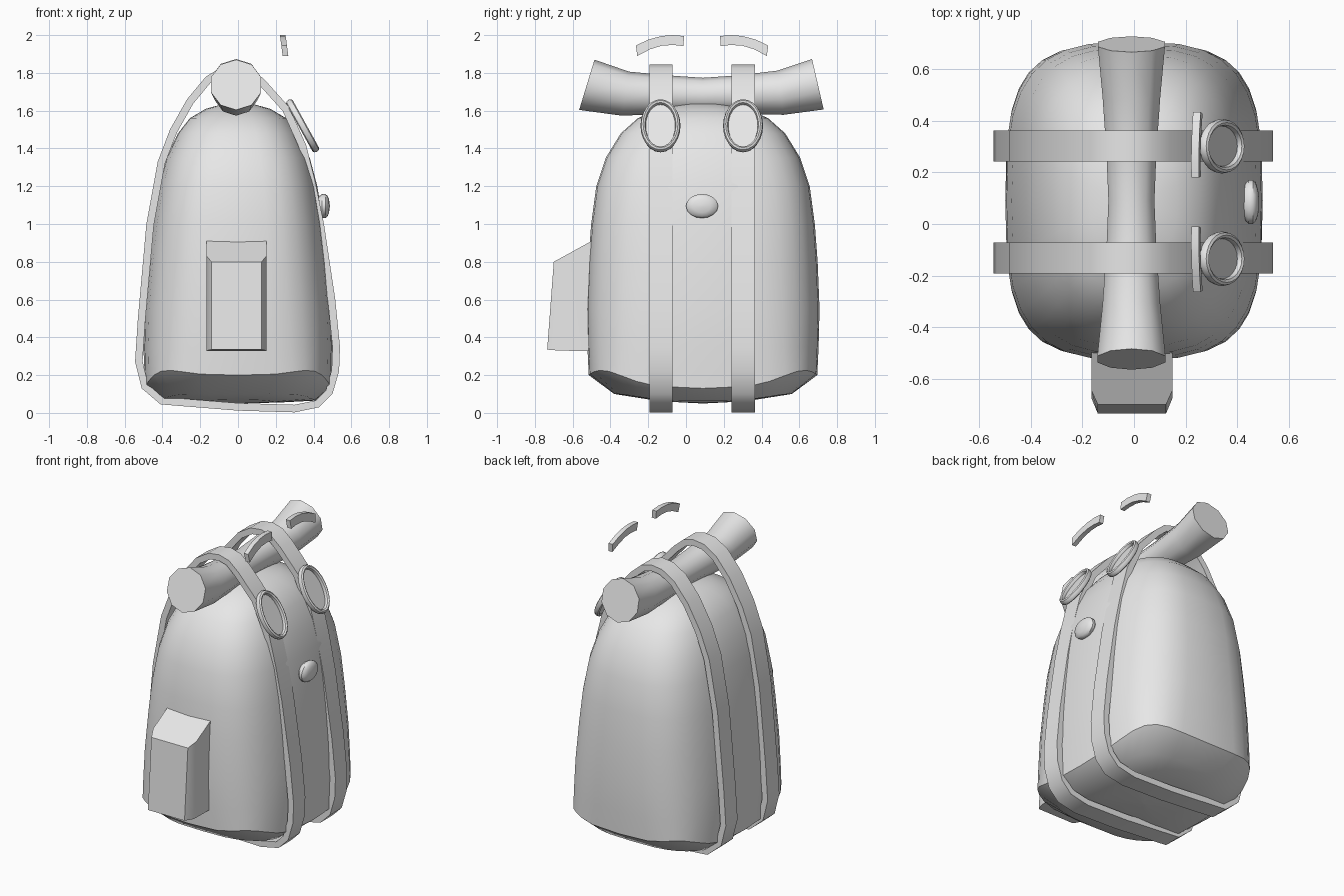
import bpy, bmesh, math
from mathutils import Vector

if "Cube" in bpy.data.objects:
    bpy.data.objects.remove(bpy.data.objects["Cube"])

grey = bpy.data.materials.new("plain_grey")
grey.diffuse_color = (0.8, 0.8, 0.8, 1)
grey.use_nodes = True
grey.node_tree.nodes["Principled BSDF"].inputs["Base Color"].default_value = grey.diffuse_color
CY = 0.09  # centre of the bag along y


def loft(name, rings, closed=False):
    """Skin a list of equal-length loops; cap the ends unless closed."""
    bm = bmesh.new()
    vs = [[bm.verts.new(p) for p in r] for r in rings]
    n = len(vs[0])
    for i in range(len(vs) if closed else len(vs) - 1):
        a, b = vs[i], vs[(i + 1) % len(vs)]
        for j in range(n):
            k = (j + 1) % n
            bm.faces.new((a[j], a[k], b[k], b[j]))
    if not closed:
        bm.faces.new(vs[0])
        bm.faces.new(vs[-1])
    bmesh.ops.recalc_face_normals(bm, faces=bm.faces)
    me = bpy.data.meshes.new(name)
    bm.to_mesh(me)
    bm.free()
    me.materials.append(grey)
    ob = bpy.data.objects.new(name, me)
    bpy.context.collection.objects.link(ob)
    bpy.ops.object.select_all(action='DESELECT')
    ob.select_set(True)
    bpy.context.view_layer.objects.active = ob
    bpy.ops.object.shade_smooth_by_angle(angle=math.radians(40))
    return ob


# Bag body: stacked rounded-square sections over a shallow bowed base
def section(hx, hy, power, zfun, n=32):
    out = []
    for i in range(n):
        t = 2 * math.pi * i / n
        c, s = math.cos(t), math.sin(t)
        x = math.copysign(abs(c) ** (2 / power), c) * hx
        y = math.copysign(abs(s) ** (2 / power), s) * hy
        out.append((x, CY + y, zfun(c, s)))
    return out


def rim(c, s):
    return 0.13 + 0.07 * s * s + 0.055 * (2 * c * s) ** 2


def base(c, s):
    return 0.065 + 0.035 * s * s + 0.01 * (2 * c * s) ** 2


body = [section(0.01, 0.01, 2, lambda c, s: 0.05),
        section(0.22, 0.28, 3, lambda c, s: 0.055 + 0.015 * s * s),
        section(0.41, 0.47, 3.6, base),
        section(0.495, 0.605, 3.6, rim)]
for z, hx, hy, p in [(0.35, 0.5, 0.612, 3.3), (0.55, 0.495, 0.617, 3.1),
                     (0.8, 0.475, 0.607, 3), (1.0, 0.452, 0.592, 3),
                     (1.2, 0.42, 0.565, 2.9), (1.35, 0.38, 0.515, 2.8),
                     (1.48, 0.318, 0.435, 2.7), (1.56, 0.255, 0.345, 2.6),
                     (1.61, 0.17, 0.23, 2.4), (1.635, 0.08, 0.11, 2.2),
                     (1.64, 0.01, 0.01, 2)]:
    body.append(section(hx, hy, p, lambda c, s, z=z: z))
loft("bag_body", body)

# Two straps looped round the bag and over the bedroll
outline = [(0, 1.845), (0.07, 1.825), (0.14, 1.765), (0.27, 1.62), (0.36, 1.42),
           (0.41, 1.22), (0.455, 1.0), (0.515, 0.6), (0.54, 0.35), (0.535, 0.22),
           (0.5, 0.1), (0.43, 0.03), (0.3, 0.003), (0, 0.012), (-0.41, 0.045),
           (-0.51, 0.13), (-0.545, 0.27), (-0.53, 0.5), (-0.485, 1.0),
           (-0.425, 1.33), (-0.36, 1.5), (-0.27, 1.66), (-0.17, 1.78),
           (-0.08, 1.835)]


def strap_rings(y0, y1, thick=0.04):
    rings = []
    m = len(outline)
    for i, (x, z) in enumerate(outline):
        a, b = outline[i - 1], outline[(i + 1) % m]
        d = Vector((b[0] - a[0], b[1] - a[1])).normalized()
        ix, iz = x - d.y * -1 * -thick * -1 * -1, z
        ix, iz = x + d.y * thick, z - d.x * thick  # inward on a clockwise loop
        rings.append([(x, y0, z), (x, y1, z), (ix, y1, iz), (ix, y0, iz)])
    return rings


for side, y0 in (("front", -0.193), ("back", 0.242)):
    loft(side + "_strap", strap_rings(y0, y0 + 0.122), closed=True)

# Sagging bedroll, pinched in the middle
roll = []
for y, z, r, tilt in [(-0.525, 1.737, 0.139, -17), (-0.32, 1.69, 0.118, -9),
                      (-0.1, 1.685, 0.102, -3), (0.09, 1.68, 0.094, 0),
                      (0.28, 1.685, 0.102, 3), (0.5, 1.695, 0.118, 8),
                      (0.698, 1.74, 0.137, 13)]:
    t = math.radians(tilt)
    ring = []
    for k in range(10):
        a = math.radians(36 * k + 18)
        u, v = r * math.cos(a), r * math.sin(a)
        ring.append((-0.01 + u, y - v * math.sin(t), z + v * math.cos(t)))
    roll.append(ring)
loft("bedroll", roll)

# Front pocket with chamfered sides and a sloping lid
pocket = []
for hw, yb, zb, yt, zt in [(0.158, -0.4, 0.325, -0.4, 0.965),
                           (0.158, -0.675, 0.33, -0.645, 0.83),
                           (0.133, -0.735, 0.335, -0.7, 0.8)]:
    x0, x1 = -0.008 - hw, -0.008 + hw
    pocket.append([(x0, yb, zb), (x1, yb, zb), (x1, yt, zt), (x0, yt, zt)])
loft("front_pocket", pocket)

# Eyes: oval rims with a recessed lens, tilted to lie on the straps
N, U, V = Vector((0.875, 0, 0.484)), Vector((0, 1, 0)), Vector((-0.484, 0, 0.875))


def oval(centre, ru, rv, depth, n=24):
    return [centre + U * ru * math.cos(2 * math.pi * i / n)
            + V * rv * math.sin(2 * math.pi * i / n) + N * depth for i in range(n)]


for side, y in (("front", -0.135), ("back", 0.302)):
    c = Vector((0.342, y, 1.52))
    tube = []
    for k in range(8):
        a = math.pi * k / 4
        w, h = 0.014 * math.cos(a), 0.02 * math.sin(a)
        tube.append(oval(c, 0.092 + w, 0.143 + w, h))
    loft(side + "_eye_rim", tube, closed=True)
    loft(side + "_eye_lens", [oval(c, 0.085, 0.136, d) for d in (-0.012, -0.004)])

# Curved eyebrows floating above the eyes, mirrored about the bag centre
brow = [(-0.265, 1.945, -0.258, 1.89), (-0.2, 1.976, -0.19, 1.925),
        (-0.13, 1.995, -0.128, 1.944), (-0.07, 2.0, -0.068, 1.948),
        (-0.01, 1.995, -0.014, 1.942)]
for side, mirror in (("front", False), ("back", True)):
    rings = []
    for ya, za, yb, zb in brow:
        ring = []
        for y, z, dx in ((ya, za, 0), (ya, za, 0.03), (yb, zb, 0.03), (yb, zb, 0)):
            ring.append((0.222 + (2.0 - z) * 0.13 + dx, 0.17 - y if mirror else y, z))
        rings.append(ring)
    loft(side + "_eyebrow", rings)

# Button nose: flattened oval dome
nose = []
for x, s in [(0.40, 0.7), (0.432, 0.85), (0.445, 1), (0.462, 1), (0.474, 0.85),
             (0.482, 0.55), (0.486, 0.1)]:
    nose.append([(x, 0.085 + 0.085 * s * math.cos(math.pi * i / 8),
                  1.095 + 0.064 * s * math.sin(math.pi * i / 8)) for i in range(16)])
loft("nose", nose)
